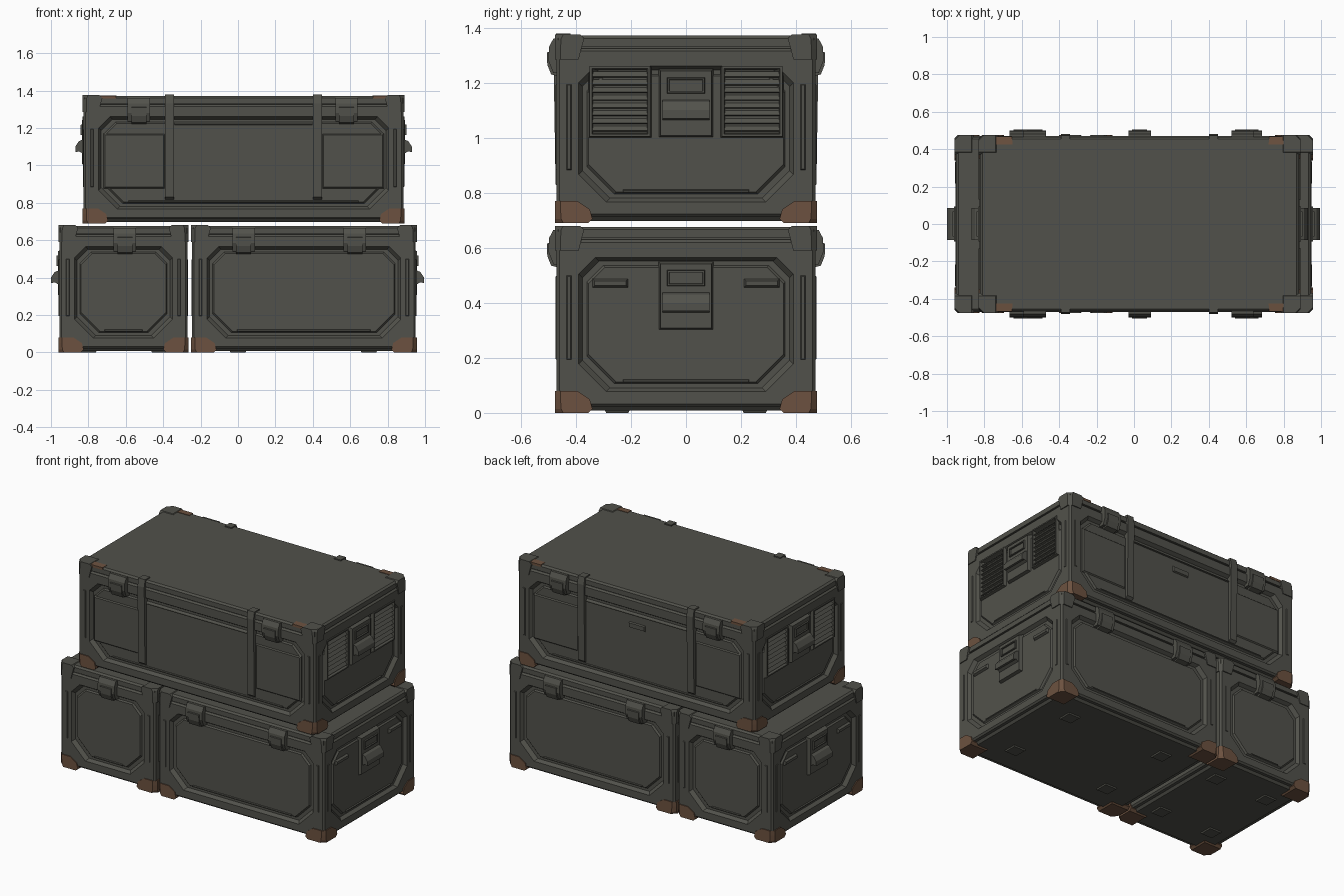
import bpy, bmesh, math
from mathutils import Vector

if "Cube" in bpy.data.objects:
    bpy.data.objects.remove(bpy.data.objects["Cube"])


def material(name, rgb):
    m = bpy.data.materials.new(name)
    m.diffuse_color = (*rgb, 1)
    m.use_nodes = True
    m.node_tree.nodes["Principled BSDF"].inputs["Base Color"].default_value = m.diffuse_color
    return m


GRAY = material("olive gray", (0.083, 0.083, 0.070))
RUST = material("worn brown", (0.150, 0.083, 0.050))
Y = 0.47  # half depth of every crate


def side(axis):
    """Local (u, z, outward) to world for one upright side."""
    u = {"front": (1, 0, 0), "back": (-1, 0, 0), "right": (0, 1, 0), "left": (0, -1, 0)}[axis]
    u, v = Vector(u), Vector((0, 0, 1))
    n = u.cross(v)
    return lambda p: u * p[0] + v * p[1] + n * p[2]


def world(p):
    return Vector(p)


def loft(name, loops, place=world, mat=GRAY, cap=True, first_cap=True):
    """Skin a stack of point loops, optionally capped."""
    bm = bmesh.new()
    rows = [[bm.verts.new(place(p)) for p in lp] for lp in loops]
    for a, b in zip(rows, rows[1:]):
        for i in range(len(a)):
            j = (i + 1) % len(a)
            bm.faces.new((a[i], a[j], b[j], b[i]))
    if cap:
        bm.faces.new(rows[-1])
        if first_cap:
            bm.faces.new(rows[0][::-1])
    if cap and first_cap:
        bmesh.ops.recalc_face_normals(bm, faces=bm.faces)
    me = bpy.data.meshes.new(name)
    bm.to_mesh(me)
    bm.free()
    me.materials.append(mat)
    ob = bpy.data.objects.new(name, me)
    bpy.context.collection.objects.link(ob)
    return ob


def octagon(u0, u1, v0, v1, cb, ct, n):
    """Rectangle with cut corners, cb at the bottom and ct at the top."""
    return [(u0 + cb, v0, n), (u1 - cb, v0, n), (u1, v0 + cb, n), (u1, v1 - ct, n),
            (u1 - ct, v1, n), (u0 + ct, v1, n), (u0, v1 - ct, n), (u0, v0 + cb, n)]


def rect(u0, u1, v0, v1, n):
    return [(u0, v0, n), (u1, v0, n), (u1, v1, n), (u0, v1, n)]


def plate(name, place, u0, u1, v0, v1, n0, n1, taper=0.006, mat=GRAY):
    """Raised block with sloping edges."""
    t = taper
    return loft(name, [rect(u0, u1, v0, v1, n0), rect(u0 + t, u1 - t, v0 + t, v1 - t, n1)], place, mat)


def extrude_u(name, place, u0, u1, profile, shrink=0.0):
    """Run a (z, outward) profile along u."""
    return loft(name, [[(u0, v, n) for v, n in profile],
                       [(u1, v, n) for v, n in profile]], place)


def frame(name, place, u0, u1, z0, z1, n):
    """Side frame with an eight-sided opening and a raised inner panel."""
    b = 0.01
    hole = (u0 + 0.08, u1 - 0.08, z0 + 0.055, z1 - 0.065)

    def opening(k, depth):
        return octagon(hole[0] + k, hole[1] - k, hole[2] + k, hole[3] - k, 0.10, 0.06, n - depth)
    loft(name + "_frame", [
        octagon(u0, u1, z0, z1, 0.015, 0.015, n - 0.03),
        octagon(u0, u1, z0, z1, 0.015, 0.015, n - b),
        octagon(u0 + b, u1 - b, z0 + b, z1 - b, 0.012, 0.012, n),
        opening(0, 0), opening(0.015, 0.024)], place, cap=False)
    loft(name + "_panel", [opening(0.028, 0.024), opening(0.036, 0.012)], place)
    # slim upright ribs on the posts and a sill rib along the bottom
    for a in (u0 + 0.035, u1 - 0.055):
        plate(name + "_post_rib", place, a, a + 0.02, z0 + 0.17, z1 - 0.13, n - 0.002, n + 0.004, 0.004)
    plate(name + "_sill_rib", place, u0 + 0.24, u1 - 0.24, z0 + 0.088, z0 + 0.1, n - 0.014, n - 0.004, 0.003)


def foot(name, cx, cy, sx, sy, z0, z1, h, mat):
    """Tapered corner cap; sx and sy point from the corner into the crate."""
    e = 0.006

    def ring(w, z, c):
        return [(cx + sx * a, cy + sy * d, z)
                for a, d in ((c - e, -e), (w, -e), (w, w), (-e, w), (-e, c - e))]
    big, small = (0.13, 0.075) if h > 0 else (0.10, 0.08)
    zb, s = (z0, 1) if h > 0 else (z1, -1)
    loft(name, [ring(big - 0.015, zb, 0.03), ring(big, zb + s * 0.015, 0.022),
                ring(big - 0.01, zb + s * 0.05, 0.02), ring(small, zb + s * abs(h), 0.02)], world, mat)


def latch(place, u, z):
    """Hooked lid latch; z is the top of the crate."""
    n = Y
    extrude_u("latch", place, u - 0.06, u + 0.06, [
        (z - 0.015, n - 0.02), (z - 0.015, n + 0.012), (z - 0.045, n + 0.028), (z - 0.095, n + 0.03),
        (z - 0.14, n + 0.012), (z - 0.14, n - 0.025)])
    extrude_u("latch_clasp", place, u - 0.04, u + 0.04, [
        (z - 0.06, n + 0.02), (z - 0.065, n + 0.036), (z - 0.11, n + 0.034), (z - 0.145, n + 0.02),
        (z - 0.155, n - 0.02)])


def handle(place, z, n):
    """End carrying handle: backing plate, grip lip and slot surround."""
    plate("handle_plate", place, -0.10, 0.10, z + 0.30, z + 0.55, n - 0.02, n + 0.008, 0.008)
    extrude_u("handle_grip", place, -0.085, 0.085, [
        (z + 0.44, n), (z + 0.43, n + 0.025), (z + 0.40, n + 0.045),
        (z + 0.37, n + 0.045), (z + 0.375, n + 0.025), (z + 0.36, n)])
    for a, b in ((0.46, 0.472), (0.508, 0.52)):
        plate("handle_slot_edge", place, -0.07, 0.07, z + a, z + b, n, n + 0.016, 0.003)
    for a in (-0.07, 0.058):
        plate("handle_slot_side", place, a, a + 0.012, z + 0.46, z + 0.52, n, n + 0.016, 0.003)


def crate(name, x0, x1, z0, z1, latches):
    # inner body, bevelled, and lid
    k = 0.022
    loft(name + "_body", [
        rect(x0 + k + 0.02, x1 - k - 0.02, -Y + k + 0.02, Y - k - 0.02, z0 + 0.008),
        rect(x0 + k, x1 - k, -Y + k, Y - k, z0 + 0.03),
        rect(x0 + k, x1 - k, -Y + k, Y - k, z1 - 0.02)])
    loft(name + "_lid", [
        rect(x0 + 0.004, x1 - 0.004, -Y + 0.004, Y - 0.004, z1 - 0.045),
        rect(x0 + 0.004, x1 - 0.004, -Y + 0.004, Y - 0.004, z1 - 0.014),
        rect(x0 + 0.016, x1 - 0.016, -Y + 0.016, Y - 0.016, z1 - 0.004)])
    # framed sides
    for axis, a, b, n in (("front", x0, x1, Y), ("back", -x1, -x0, Y),
                          ("right", -Y, Y, x1), ("left", -Y, Y, -x0)):
        frame(f"{name}_{axis}", side(axis), a, b, z0 + 0.022, z1 - 0.05, n)
    # worn feet, gray sleeves above them and top corner caps
    for cx, sx in ((x0, 1), (x1, -1)):
        for sy in (1, -1):
            foot(name + "_foot", cx, -sy * Y, sx, sy, z0, z1, 0.08, RUST)
            foot(name + "_corner_cap", cx, -sy * Y, sx, sy, z0, z1, -0.09, GRAY)
    # lid latches on both long sides
    for x in latches:
        latch(side("front"), x, z1)
        latch(side("back"), -x, z1)


crate("small_crate", -0.955, -0.27, 0.0, 0.68, (-0.605,))
crate("long_crate", -0.245, 0.95, 0.0, 0.68, (0.03, 0.625))
crate("top_crate", -0.825, 0.885, 0.69, 1.375, (-0.53, 0.58))

for axis, low, high in (("right", 0.95, 0.885), ("left", 0.955, 0.825)):
    p = side(axis)
    handle(p, 0.0, low)
    handle(p, 0.70, high)
    for s in (-1, 1):
        # small grips on the lower ends
        a, b = sorted((s * 0.21, s * 0.34))
        plate("end_grip", p, a, b, 0.455, 0.488, low - 0.014, low + 0.002, 0.008)
        # louvred vents on the upper ends
        a, b = sorted((s * 0.125, s * 0.355))
        for c, d in ((a, a + 0.018), (b - 0.018, b)):
            plate("vent_post", p, c, d, 1.0, 1.265, high - 0.014, high + 0.006, 0.005)
        for c in (1.0, 1.247):
            plate("vent_rail", p, a, b, c, c + 0.018, high - 0.014, high + 0.006, 0.005)
        for i in range(8):
            z = 1.022 + i * 0.028
            extrude_u("vent_slat", p, a + 0.012, b - 0.012,
                      [(z, high - 0.014), (z + 0.004, high + 0.002), (z + 0.022, high - 0.013)])

for axis, s in (("front", 1), ("back", -1)):
    p = side(axis)
    # straps over the top crate
    for x in (-0.365, 0.425):
        u = s * x
        extrude_u("strap", p, u - 0.024, u + 0.024, [
            (0.81, Y - 0.02), (0.83, Y + 0.004), (1.33, Y + 0.012), (1.378, Y + 0.002),
            (1.378, Y - 0.05), (1.36, Y - 0.05)])
    # raised bands and side pockets on the long faces
    a, b = sorted((s * -0.34, s * 0.40))
    plate("upper_band", p, a, b, 1.215, 1.225, Y - 0.014, Y - 0.004, 0.003)
    for c, d in ((-0.72, -0.39), (0.45, 0.78)):
        a, b = sorted((s * c, s * d))
        plate("side_pocket", p, a, b, 0.875, 1.17, Y - 0.014, Y - 0.005, 0.008)
    # worn patches on the upper corners
    for x in (-0.71, 0.78):
        u = s * x
        plate("worn_edge", p, u - 0.06, u + 0.06, 1.355, 1.374, Y - 0.045, Y - 0.002, 0.002, RUST)
plate("back_slot", side("back"), -0.09, 0.03, 1.13, 1.17, Y - 0.014, Y - 0.003, 0.006)

# small skid pads beneath the lower crates
for x in (-0.8, -0.42, 0.0, 0.7):
    for y in (-0.25, 0.25):
        loft("skid_pad", [rect(x - 0.04, x + 0.04, y - 0.04, y + 0.04, 0.0),
                          rect(x - 0.05, x + 0.05, y - 0.05, y + 0.05, 0.02)])
